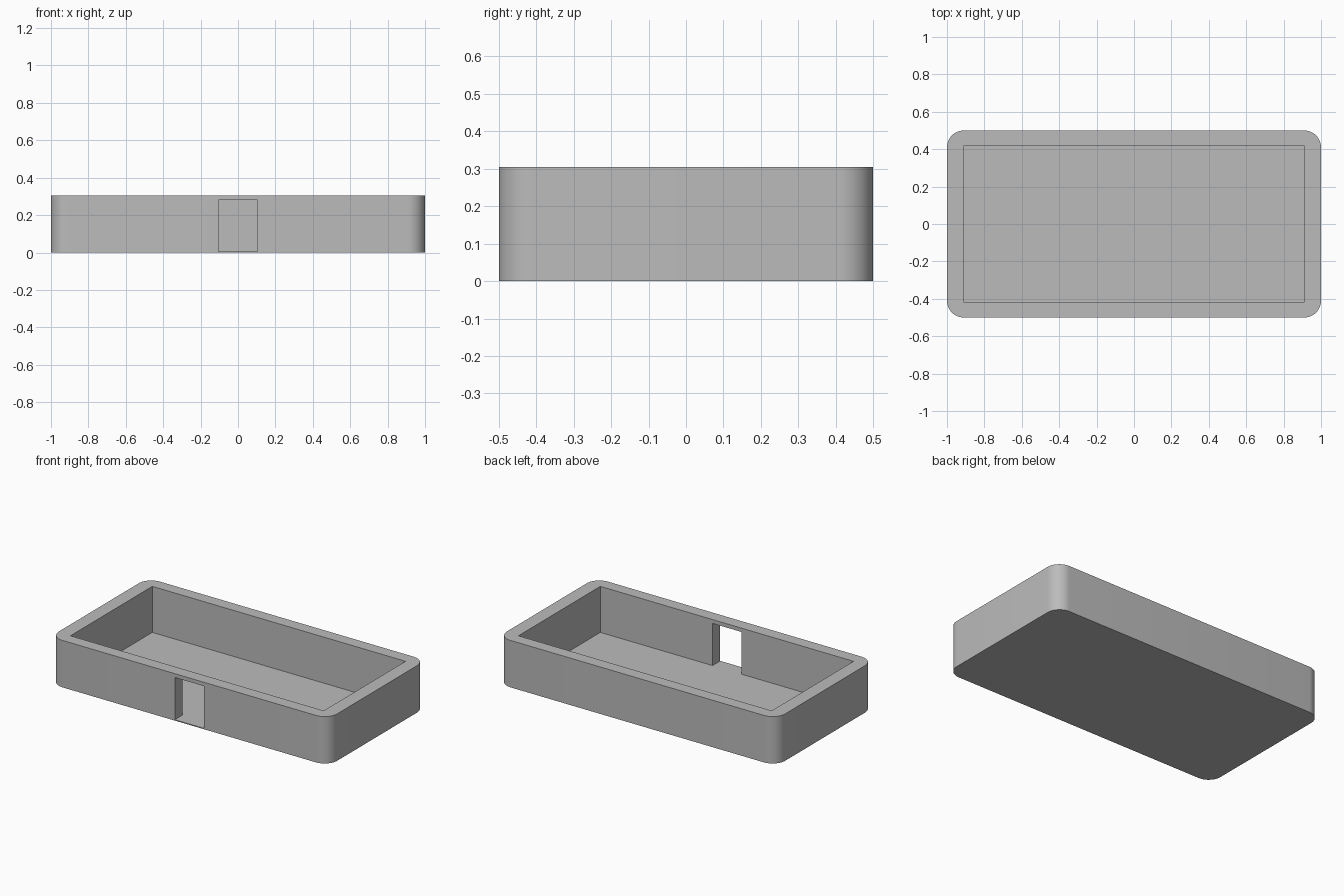
import bpy
import bmesh

old = bpy.data.objects.get("Cube")
if old:
    bpy.data.objects.remove(old, do_unlink=True)

HEIGHT = 0.305
FLOOR = 0.006

grey = bpy.data.materials.new("plain grey")
grey.use_nodes = True
colour = (0.5, 0.5, 0.5, 1)
grey.diffuse_color = colour
grey.node_tree.nodes["Principled BSDF"].inputs["Base Color"].default_value = colour


def box(name, low, high, corner=0):
    """Box between two corners, with optionally rounded upright edges."""
    bm = bmesh.new()
    bmesh.ops.create_cube(bm, size=1)
    for v in bm.verts:
        v.co = [h if c > 0 else l for c, l, h in zip(v.co, low, high)]
    if corner:
        upright = [e for e in bm.edges
                   if abs(e.verts[0].co.z - e.verts[1].co.z) > 0.01]
        bmesh.ops.bevel(bm, geom=upright, offset=corner, segments=12,
                        profile=0.5, affect='EDGES')
    mesh = bpy.data.meshes.new(name)
    bm.to_mesh(mesh)
    bm.free()
    mesh.materials.append(grey)
    obj = bpy.data.objects.new(name, mesh)
    bpy.context.collection.objects.link(obj)
    return obj


def cut(target, cutter):
    """Subtract the cutter from the target and discard it."""
    cutter.hide_render = True
    mod = target.modifiers.new("cut", 'BOOLEAN')
    mod.operation = 'DIFFERENCE'
    mod.solver = 'EXACT'
    mod.object = cutter
    bpy.context.view_layer.objects.active = target
    bpy.ops.object.modifier_apply(modifier=mod.name)
    bpy.data.objects.remove(cutter, do_unlink=True)


# Rounded outer block, hollowed to a thin floor
tray = box("tray", (-1, -0.5, 0), (1, 0.5, HEIGHT), corner=0.09)
cut(tray, box("cavity", (-0.91, -0.42, FLOOR), (0.91, 0.42, 0.5)))

# Doorway through the front wall, level with the floor
cut(tray, box("doorway", (-0.104, -0.6, FLOOR), (0.104, -0.3, 0.28)))

# Smooth rounded corners, crisp edges elsewhere
bpy.ops.object.select_all(action='DESELECT')
tray.select_set(True)
bpy.context.view_layer.objects.active = tray
bpy.ops.object.shade_smooth_by_angle()
